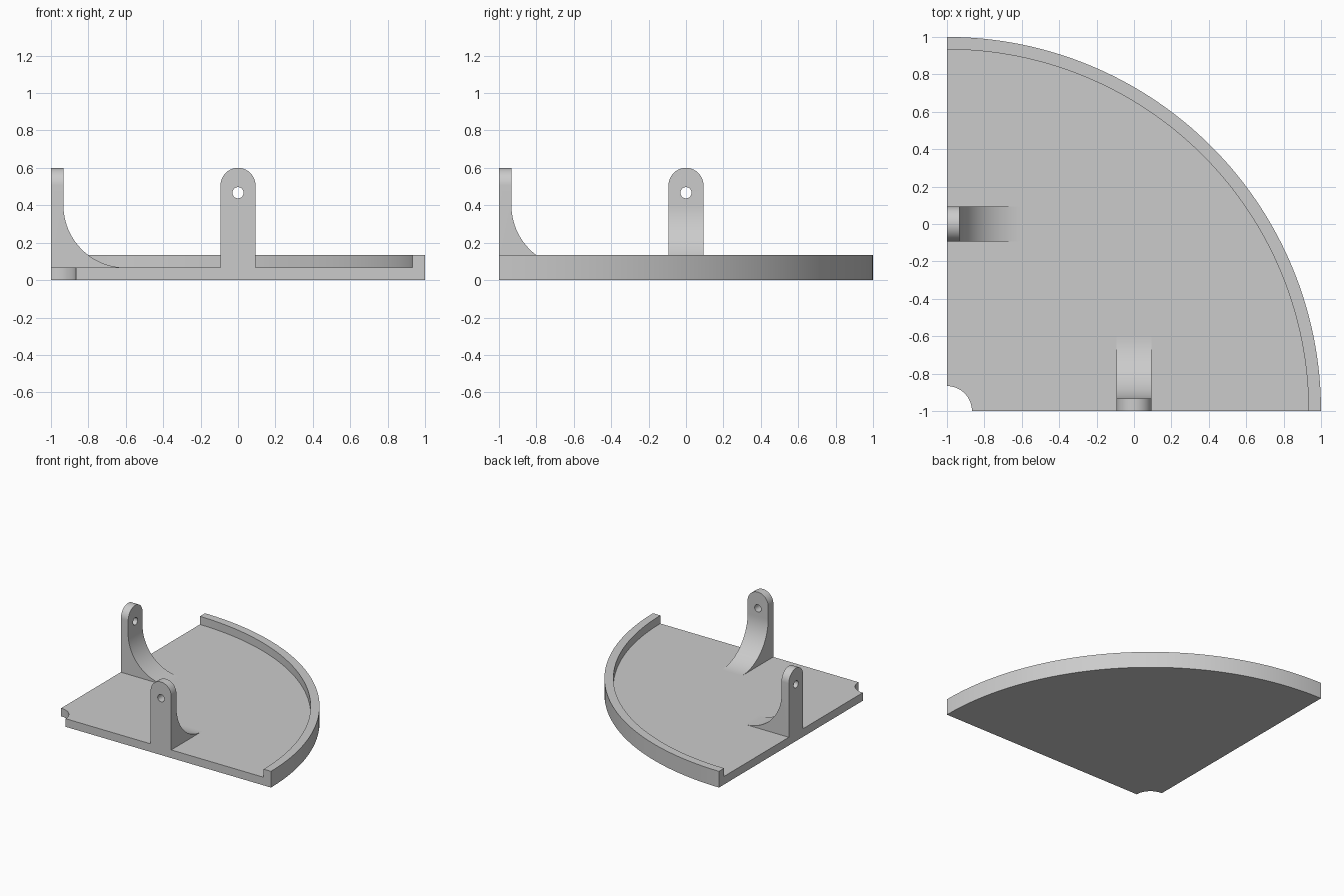
import bpy, bmesh
from math import pi, cos, sin
from mathutils import Matrix, Vector

cube = bpy.data.objects.get("Cube")
if cube:
    bpy.data.objects.remove(cube, do_unlink=True)

T = 0.0667          # wall thickness of plate, rim and bracket
RIM = 2 * T         # rim height and notch radius
TOP = 0.6           # bracket height
HALF = 0.0935       # half the bracket width
FILLET = 5 * T      # radius of the bracket's curved brace

grey = bpy.data.materials.new("plain_grey")
grey.use_nodes = True
colour = (0.6, 0.6, 0.6, 1)
grey.diffuse_color = colour
grey.node_tree.nodes["Principled BSDF"].inputs["Base Color"].default_value = colour


def make_object(name, bm):
    bmesh.ops.recalc_face_normals(bm, faces=bm.faces)
    mesh = bpy.data.meshes.new(name)
    bm.to_mesh(mesh)
    bm.free()
    mesh.materials.append(grey)
    obj = bpy.data.objects.new(name, mesh)
    bpy.context.collection.objects.link(obj)
    return obj


def arc(cx, cz, r, start, end, steps):
    angles = [start + (end - start) * i / steps for i in range(steps + 1)]
    return [(cx + r * cos(a), cz + r * sin(a)) for a in angles]


def prism(name, points, offset):
    """Extrude a closed outline of 3D points along an offset."""
    bm = bmesh.new()
    face = bm.faces.new([bm.verts.new(p) for p in points])
    result = bmesh.ops.extrude_face_region(bm, geom=[face], use_keep_orig=True)
    moved = [v for v in result["geom"] if isinstance(v, bmesh.types.BMVert)]
    bmesh.ops.translate(bm, verts=moved, vec=offset)
    return make_object(name, bm)


def smooth(obj):
    bpy.ops.object.select_all(action="DESELECT")
    obj.select_set(True)
    bpy.context.view_layer.objects.active = obj
    bpy.ops.object.shade_smooth_by_angle(angle=pi / 6)


# Quarter-disc plate with its raised rim and corner notch, swept from one section
bm = bmesh.new()
section = [(RIM, 0), (2, 0), (2, RIM), (2 - T, RIM), (2 - T, T), (RIM, T)]
start = bm.faces.new([bm.verts.new((r - 1, -1, z)) for r, z in section])
bmesh.ops.spin(bm, geom=[start], cent=(-1, -1, 0), axis=(0, 0, 1),
               angle=pi / 2, steps=64, use_duplicate=False)
# Restore the starting cap if the sweep consumed it
edges = [e for e in bm.edges if e.is_boundary]
if edges:
    bmesh.ops.holes_fill(bm, edges=edges)
plate = make_object("quarter_plate", bm)
smooth(plate)

# Front bracket: curved brace, trimmed to a round-topped tab, with a pin hole
side = [(-1, T), (-1, TOP), (T - 1, TOP)]
side += arc(T - 1 + FILLET, T + FILLET, FILLET, pi, 1.5 * pi, 32)
bracket = prism("front_bracket", [(-HALF, y, z) for y, z in side], (2 * HALF, 0, 0))

tab = [(-HALF, 0), (HALF, 0)] + arc(0, TOP - HALF, HALF, 0, pi, 32)
# Tab is kept slightly inside the brace sides so the trim stays clean
trim = prism("tab_trim", [(x * 0.999, -1.2, z) for x, z in tab], (0, 1, 0))
hole = prism("hole_cutter", [(x, -1.2, z) for x, z in arc(0, 7 * T, 0.03, 0, 2 * pi, 32)[:-1]],
             (0, 1, 0))
for cutter, operation in ((trim, "INTERSECT"), (hole, "DIFFERENCE")):
    cutter.hide_render = True
    mod = bracket.modifiers.new(cutter.name, "BOOLEAN")
    mod.object = cutter
    mod.operation = operation
    mod.solver = "EXACT"

# Bake the cuts and drop the cutters
depsgraph = bpy.context.evaluated_depsgraph_get()
baked = bpy.data.meshes.new_from_object(bracket.evaluated_get(depsgraph))
bracket.modifiers.clear()
bracket.data = baked
for cutter in (trim, hole):
    bpy.data.objects.remove(cutter, do_unlink=True)
smooth(bracket)

# Matching bracket on the other straight edge, mirrored across the diagonal
bm = bmesh.new()
bm.from_mesh(bracket.data)
for v in bm.verts:
    v.co = Vector((v.co.y, v.co.x, v.co.z))
side_bracket = make_object("right_bracket", bm)
smooth(side_bracket)
